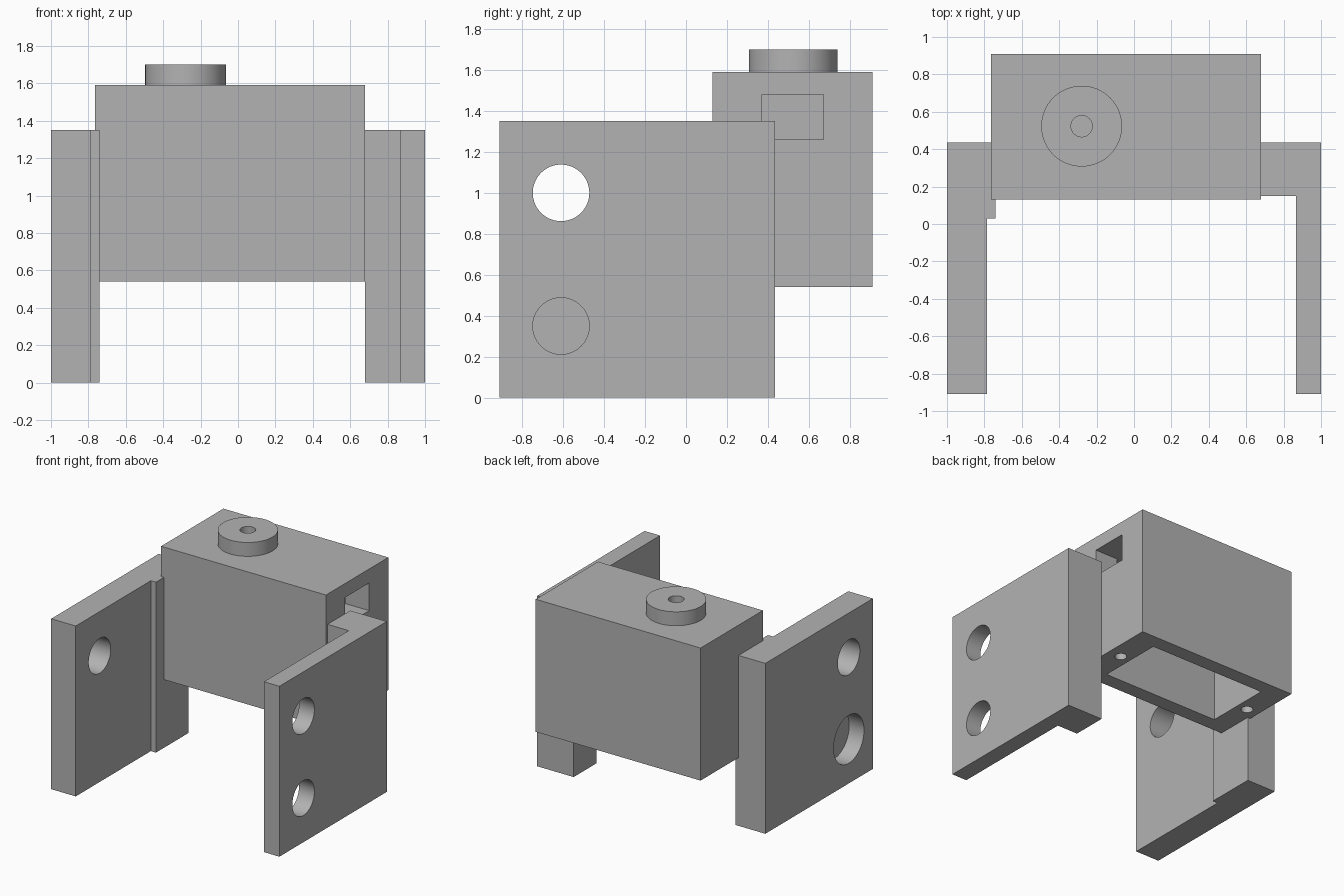
import bpy
import bmesh
from math import radians
from mathutils import Matrix, Vector

if "Cube" in bpy.data.objects:
    bpy.data.objects.remove(bpy.data.objects["Cube"])

grey = bpy.data.materials.new("plain_grey")
grey.use_nodes = True
colour = (0.45, 0.45, 0.45, 1)
grey.diffuse_color = colour
grey.node_tree.nodes["Principled BSDF"].inputs["Base Color"].default_value = colour


def finish(name, bm):
    bmesh.ops.recalc_face_normals(bm, faces=bm.faces)
    mesh = bpy.data.meshes.new(name)
    bm.to_mesh(mesh)
    bm.free()
    mesh.materials.append(grey)
    obj = bpy.data.objects.new(name, mesh)
    bpy.context.collection.objects.link(obj)
    return obj


def box(name, low, high):
    low, high = Vector(low), Vector(high)
    bm = bmesh.new()
    bmesh.ops.create_cube(bm, size=1, matrix=Matrix.Translation((low + high) / 2)
                          @ Matrix.Diagonal((*(high - low), 1)))
    return finish(name, bm)


def cylinder(name, centre, radius, length, axis="Z"):
    turn = Matrix.Rotation(radians(90), 4, "Y") if axis == "X" else Matrix()
    bm = bmesh.new()
    bmesh.ops.create_cone(bm, cap_ends=True, segments=64, radius1=radius, radius2=radius,
                          depth=length, matrix=Matrix.Translation(centre) @ turn)
    return finish(name, bm)


def prism(name, outline, height):
    bm = bmesh.new()
    face = bm.faces.new([bm.verts.new((x, y, 0)) for x, y in outline])
    new = bmesh.ops.extrude_face_region(bm, geom=[face])["geom"]
    bmesh.ops.translate(bm, vec=(0, 0, height),
                        verts=[v for v in new if isinstance(v, bmesh.types.BMVert)])
    return finish(name, bm)


def cut(obj, *cutters):
    bpy.ops.object.select_all(action="DESELECT")
    bpy.context.view_layer.objects.active = obj
    obj.select_set(True)
    for cutter in cutters:
        cutter.hide_render = True
        mod = obj.modifiers.new("cut", "BOOLEAN")
        mod.operation = "DIFFERENCE"
        mod.solver = "EXACT"
        mod.object = cutter
        bpy.ops.object.modifier_apply(modifier=mod.name)
        bpy.data.objects.remove(cutter)
    bpy.ops.object.shade_smooth_by_angle(angle=radians(30))


# Side plates: L-shaped outlines, seen from above
front, back, height = -0.91, 0.435, 1.35
left_plate = prism("left_plate", [(1, front), (1, back), (0.68, back), (0.68, 0.15),
                                  (0.865, 0.15), (0.865, front)], height)
right_plate = prism("right_plate", [(-1, front), (-0.785, front), (-0.785, 0.03),
                                    (-0.74, 0.03), (-0.74, back), (-1, back)], height)

# Through holes, and a wide blind recess on the outside of the right plate
hole_y, high_z, low_z = -0.61, 1.0, 0.35
cut(left_plate, *[cylinder("hole_cutter", (0.93, hole_y, z), 0.138, 0.5, "X")
                  for z in (high_z, low_z)])
cut(right_plate,
    cylinder("hole_cutter", (-0.9, hole_y, high_z), 0.138, 0.5, "X"),
    cylinder("recess_cutter", (-1, hole_y, low_z), 0.19, 0.26, "X"))

# Hollow housing, open below, with a side window and two screw holes in the rim
housing = box("housing", (-0.765, 0.13, 0.54), (0.68, 0.91, 1.59))
cut(housing,
    box("cavity_cutter", (-0.57, 0.25, 0.4), (0.475, 0.79, 1.48)),
    box("window_cutter", (0.4, 0.37, 1.26), (0.8, 0.67, 1.479)),
    *[cylinder("screw_cutter", (x, 0.52, 0.54), 0.045, 0.5) for x in (0.565, -0.66)])

# Round boss with a blind centre hole
boss = cylinder("top_boss", (-0.28, 0.523, 1.64), 0.216, 0.12)
cut(boss, cylinder("bore_cutter", (-0.28, 0.523, 1.7), 0.057, 0.2))
